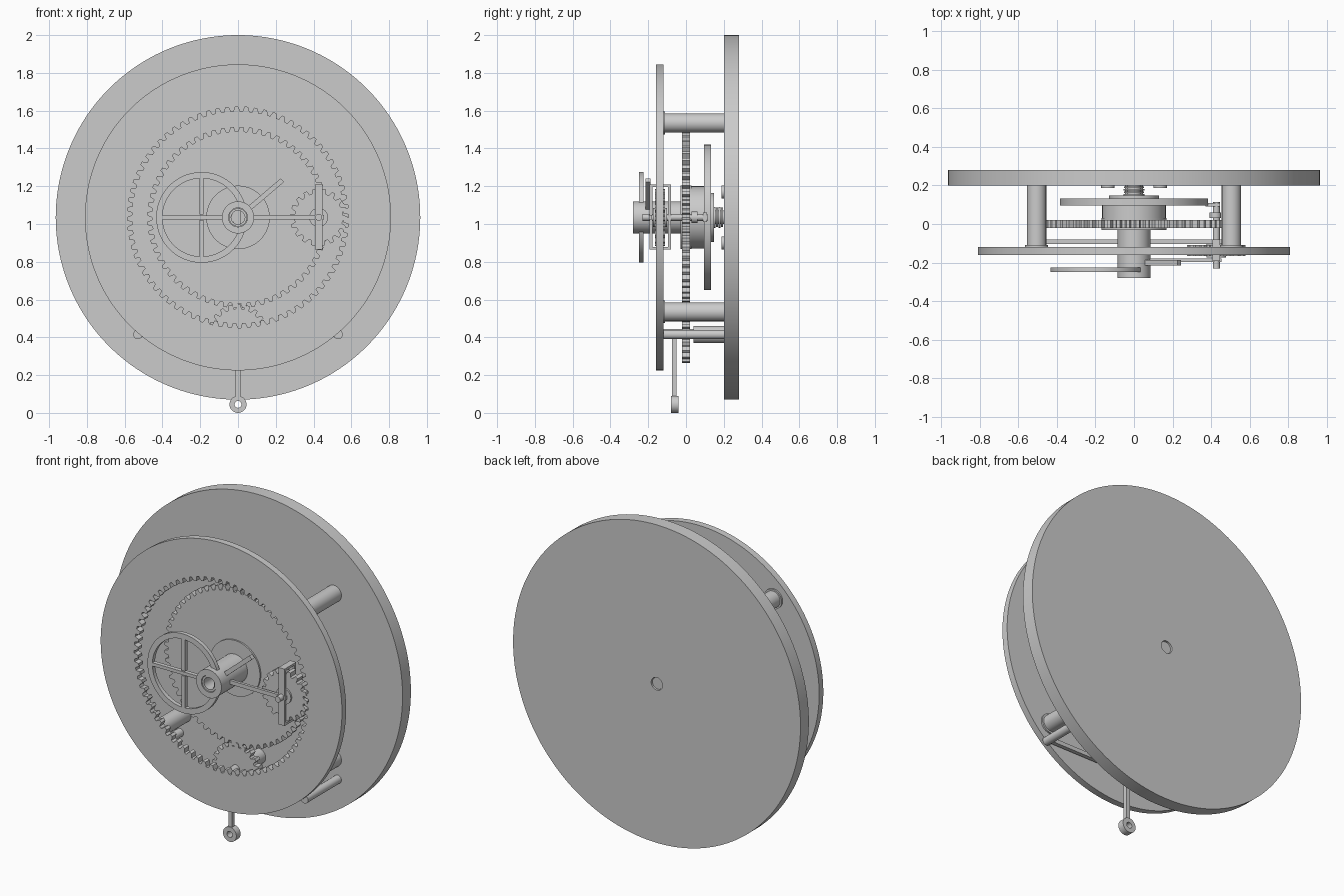
import bpy, bmesh, math
from math import pi, sin, cos, radians

if "Cube" in bpy.data.objects:
    bpy.data.objects.remove(bpy.data.objects["Cube"])

CZ = 1.035  # height of the main axis


def circle(r, n=96):
    return [(r * cos(2 * pi * i / n), r * sin(2 * pi * i / n)) for i in range(n)]


def gear(root, tip, teeth, turn=0.0):
    pts = []
    for t in range(teeth):
        for f, r in ((0.0, root), (0.3, root), (0.45, tip), (0.8, tip)):
            a = 2 * pi * (t + f) / teeth + turn
            pts.append((r * cos(a), r * sin(a)))
    return pts


def plate(name, outer, y0, y1, x=0.0, z=CZ, inner=None):
    """Extrude an outline (with an optional hole of equal point count) along y."""
    bm = bmesh.new()
    n = len(outer)

    def loop(pts, y):
        return [bm.verts.new((x + p[0], y, z + p[1])) for p in pts]

    of, ob = loop(outer, y0), loop(outer, y1)
    if inner:
        nf, nb = loop(inner, y0), loop(inner, y1)
    else:
        bm.faces.new(of)
        bm.faces.new(ob[::-1])
    for i in range(n):
        j = (i + 1) % n
        bm.faces.new((of[j], of[i], ob[i], ob[j]))
        if inner:
            bm.faces.new((nf[i], nf[j], nb[j], nb[i]))
            bm.faces.new((of[i], of[j], nf[j], nf[i]))
            bm.faces.new((ob[j], ob[i], nb[i], nb[j]))
    bmesh.ops.recalc_face_normals(bm, faces=bm.faces)
    me = bpy.data.meshes.new(name)
    bm.to_mesh(me)
    bm.free()
    ob_ = bpy.data.objects.new(name, me)
    bpy.context.collection.objects.link(ob_)
    bpy.ops.object.select_all(action='DESELECT')
    ob_.select_set(True)
    bpy.context.view_layer.objects.active = ob_
    bpy.ops.object.shade_smooth_by_angle(angle=radians(30))
    return ob_


def rod(name, r, y0, y1, x=0.0, z=CZ, n=40):
    return plate(name, circle(r, n), y0, y1, x, z)


def tube(name, r, hole, y0, y1, x=0.0, z=CZ, n=64):
    return plate(name, circle(r, n), y0, y1, x, z, circle(hole, n))


def bar(name, a, b, width, y0, y1):
    """Flat strip from a to b in the xz plane."""
    dx, dz = b[0] - a[0], b[1] - a[1]
    k = width / 2 / math.hypot(dx, dz)
    ox, oz = -dz * k, dx * k
    pts = [(a[0] - ox, a[1] - oz), (b[0] - ox, b[1] - oz),
           (b[0] + ox, b[1] + oz), (a[0] + ox, a[1] + oz)]
    return plate(name, pts, y0, y1, 0, 0)


# Back plate and front plate with the internal ring of teeth
tube("back_plate", 0.965, 0.038, 0.20, 0.28, n=160)
plate("front_plate", circle(0.81, 288), -0.16, -0.12, inner=gear(0.585, 0.56, 72))

# Pillars and thin lower rods joining the plates
for s in (-1, 1):
    for z in (0.535, 1.535):
        rod("pillar", 0.05, -0.12, 0.20, s * 0.505, z)
        rod("pillar_collar", 0.06, -0.12, -0.11, s * 0.505, z)
    rod("lower_rod", 0.025, -0.12, 0.20, s * 0.53, 0.415, 24)
bar("cross_bar", (-0.53, 0.415), (0.53, 0.415), 0.025, -0.105, -0.08)

# Main gear, drum, rear wheel and collars on the main shaft
plate("main_gear", gear(0.455, 0.48, 60), -0.02, 0.02)
rod("drum_flange", 0.168, -0.03, 0.03, n=80)
rod("drum", 0.165, 0.03, 0.10, n=80)
rod("rear_wheel", 0.385, 0.095, 0.132, n=128)
rod("rear_hub", 0.13, 0.132, 0.147, n=64)
for i in range(4):
    rod("shaft_collar", 0.055 - 0.003 * (i % 2), 0.147 + i * 0.013, 0.156 + i * 0.013)
rod("main_shaft", 0.036, -0.10, 0.27)
for sx in (-1, 1):
    for sz in (-1, 1):
        rod("back_bolt", 0.035, 0.187, 0.20, sx * 0.135, CZ + sz * 0.135, 24)

# Front hub made of nested tubes
tube("front_hub", 0.085, 0.05, -0.28, -0.03)
tube("inner_sleeve", 0.048, 0.036, -0.275, -0.03)

# Lower drive pinion on its own shaft
plate("drive_pinion", gear(0.132, 0.157, 20, 0.08), -0.02, 0.02, 0, 0.42)
rod("drive_shaft", 0.025, -0.12, 0.20, 0, 0.42, 24)
rod("drive_boss", 0.046, 0.04, 0.20, 0, 0.415)

# Planet pinion with its cage, arm and axle
PX = 0.427
plate("planet_pinion", gear(0.128, 0.152, 18, 0.1), -0.165, -0.11, PX)
for y in (-0.192, -0.095):
    bar("cage_upright", (PX, 0.865), (PX, 1.21), 0.04, y, y + 0.015)
for z in (0.872, 1.203):
    bar("cage_link", (PX - 0.02, z), (PX + 0.02, z), 0.014, -0.192, -0.08)
rod("planet_axle", 0.018, -0.23, 0.115, PX, CZ, 24)
rod("planet_boss", 0.05, -0.175, -0.10, PX, CZ)
rod("axle_collar", 0.03, 0.03, 0.06, PX - 0.005, CZ, 24)
bar("axle_crank", (0.37, CZ), (0.445, CZ), 0.05, 0.09, 0.11)
bar("planet_arm", (0.07, CZ), (0.455, CZ), 0.024, -0.197, -0.18)

# Pointer hand
bar("pointer", (0.06, 1.083), (0.235, 1.232), 0.026, -0.215, -0.187)

# Spoked ring in front
RX = -0.193
tube("front_ring", 0.24, 0.207, -0.25, -0.225, RX, n=96)
for s in (-1, 1):
    bar("ring_spoke", (RX, CZ + s * 0.015), (RX, CZ + s * 0.21), 0.022, -0.25, -0.225)
bar("ring_cross_spoke", (-0.41, CZ), (-0.07, CZ), 0.02, -0.25, -0.225)

# Pendulum lever with an eye at its end
bar("lever_rod", (0, 0.085), (0, 0.40), 0.024, -0.075, -0.05)
tube("lever_eye", 0.045, 0.018, -0.08, -0.04, 0, 0.045, 40)
